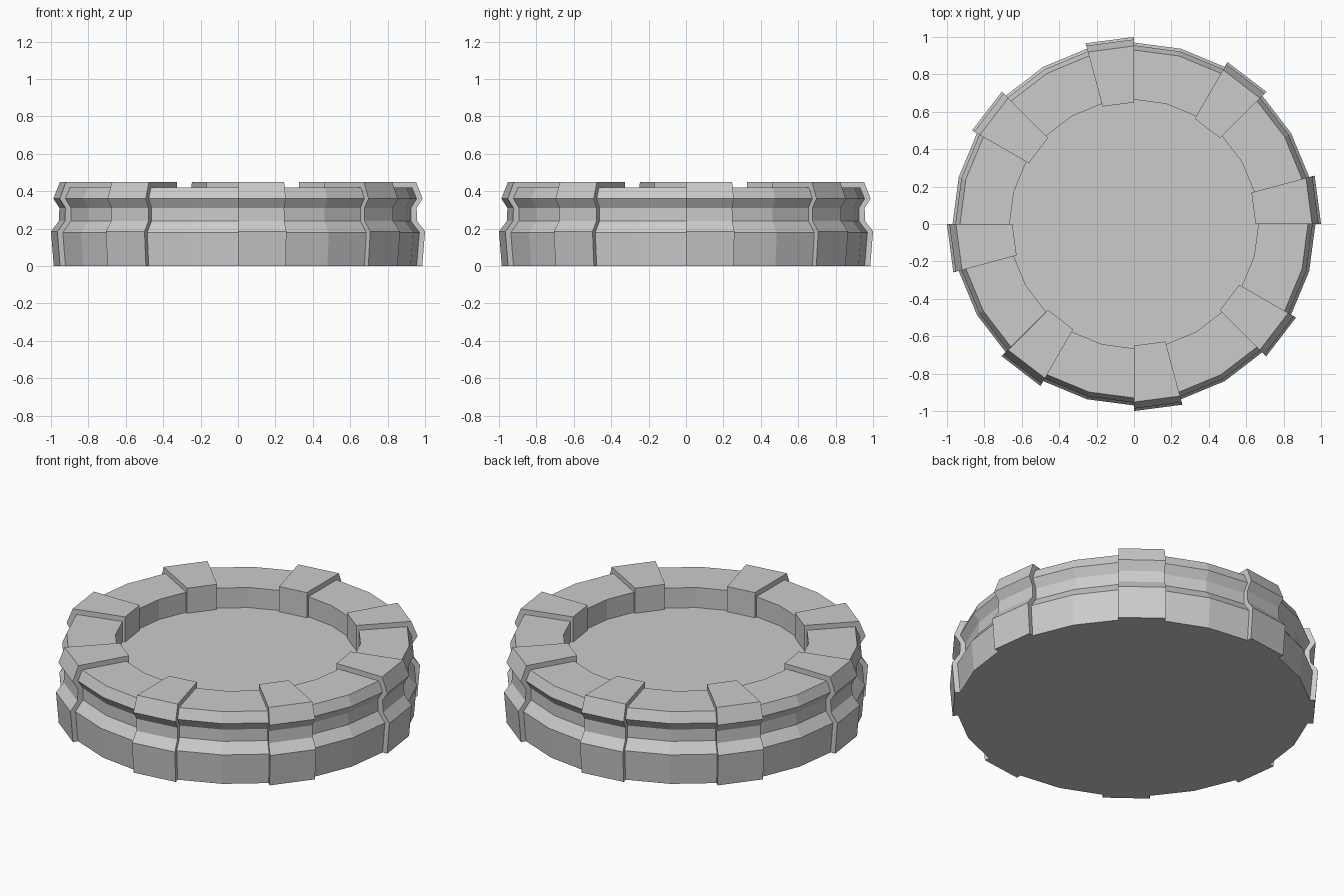
import bpy, bmesh, math

cube = bpy.data.objects.get("Cube")
if cube:
    bpy.data.objects.remove(cube)

SIDES = 24
STEP = math.tau / SIDES

# Profiles as (radius, height), from the base up over the rim and down to the floor
BODY = [(0.955, 0), (0.97, 0.18), (0.925, 0.24), (0.925, 0.31),
        (0.955, 0.36), (0.93, 0.42), (0.665, 0.42), (0.665, 0.30)]
RIB = [(0.985, 0), (1.0, 0.185), (0.958, 0.24), (0.955, 0.31),
       (0.987, 0.36), (0.952, 0.45), (0.65, 0.45), (0.65, 0.30)]

stone = bpy.data.materials.new("grey_stone")
stone.use_nodes = True
grey = (0.6, 0.6, 0.6, 1)
stone.diffuse_color = grey
stone.node_tree.nodes["Principled BSDF"].inputs["Base Color"].default_value = grey


def ring_point(bm, radius, height, angle):
    return bm.verts.new((radius * math.cos(angle), radius * math.sin(angle), height))


def finish(bm, name):
    bmesh.ops.recalc_face_normals(bm, faces=bm.faces)
    mesh = bpy.data.meshes.new(name)
    bm.to_mesh(mesh)
    bm.free()
    mesh.materials.append(stone)
    obj = bpy.data.objects.new(name, mesh)
    bpy.context.collection.objects.link(obj)


# Grooved dish: lathe the body profile, then close the underside and the sunken floor
bm = bmesh.new()
rings = [[ring_point(bm, r, z, i * STEP) for i in range(SIDES)] for r, z in BODY]
for low, high in zip(rings, rings[1:]):
    for i in range(SIDES):
        j = (i + 1) % SIDES
        bm.faces.new((low[i], low[j], high[j], high[i]))
bm.faces.new(rings[0])
bm.faces.new(rings[-1])
finish(bm, "dish_body")

# Eight clamp ribs wrapping over the rim, each one facet wide
section = RIB + BODY[::-1]
for k in range(8):
    bm = bmesh.new()
    start = k * math.tau / 8
    ends = [[ring_point(bm, r, z, start + s * STEP) for r, z in section] for s in (0, 1)]
    a, b = ends
    for i in range(len(section)):
        j = (i + 1) % len(section)
        bm.faces.new((a[i], a[j], b[j], b[i]))
    # End caps as quads between the outer and inner skins
    for end in ends:
        for i in range(len(RIB) - 1):
            bm.faces.new((end[i], end[i + 1], end[-2 - i], end[-1 - i]))
    finish(bm, f"clamp_rib_{k + 1}")
